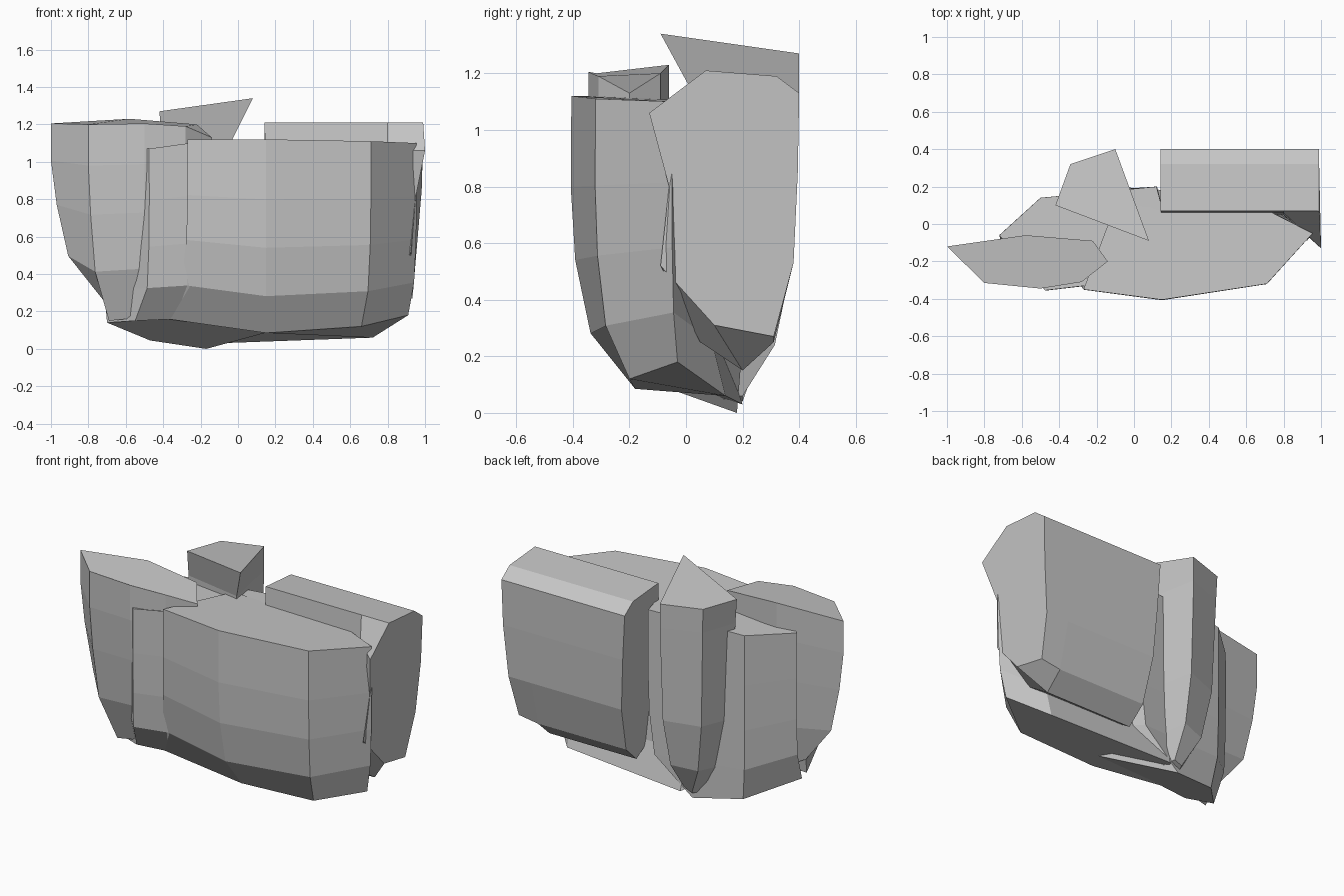
import bpy, bmesh
from mathutils import Vector

if "Cube" in bpy.data.objects:
    bpy.data.objects.remove(bpy.data.objects["Cube"])

stone = bpy.data.materials.new("grey stone")
stone.diffuse_color = (0.57, 0.57, 0.57, 1)
stone.use_nodes = True
stone.node_tree.nodes["Principled BSDF"].inputs["Base Color"].default_value = stone.diffuse_color


def loft(name, rings):
    """Skin a stack of equal-length closed rings and cap both ends."""
    bm = bmesh.new()
    rows = [[bm.verts.new(p) for p in ring] for ring in rings]
    n = len(rows[0])
    for a, b in zip(rows, rows[1:]):
        for i in range(n):
            j = (i + 1) % n
            bm.faces.new((a[i], a[j], b[j], b[i]))
    bm.faces.new(rows[0][::-1])
    bm.faces.new(rows[-1])
    bmesh.ops.recalc_face_normals(bm, faces=bm.faces)
    mesh = bpy.data.meshes.new(name)
    bm.to_mesh(mesh)
    bm.free()
    mesh.materials.append(stone)
    ob = bpy.data.objects.new(name, mesh)
    bpy.context.collection.objects.link(ob)
    return ob


def column_rock(name, top, bottom, levels, cap=None):
    """Rock between two outlines; levels are (height share, width share)."""
    rings = []
    for t, w in levels:
        ring = []
        for a, b in zip(top, bottom):
            flat = Vector(b).lerp(Vector(a), w)
            flat.z = b[2] + (a[2] - b[2]) * t
            ring.append(flat)
        rings.append(ring)
    if cap:
        rings.append(cap)
    return loft(name, rings)


# Broad slab at the front
column_rock(
    "front_slab",
    [(-.27, -.35, 1.12), (.15, -.405, 1.12), (.71, -.32, 1.11),
     (.955, -.05, 1.10), (.72, .07, 1.09), (-.10, .10, 1.10)],
    [(-.38, -.20, .16), (.15, -.18, .085), (.66, -.20, .12),
     (.91, -.03, .18), (.72, .14, .06), (-.10, .20, .03)],
    [(0, 0), (.19, .70), (.44, .94), (.69, 1.01), (1, 1)])

# Core behind the front stones
column_rock(
    "core_rock",
    [(-.72, -.06, 1.08), (-.50, .14, 1.08), (.12, .20, 1.10),
     (.20, -.10, 1.10), (-.26, -.33, 1.10), (-.475, -.355, 1.07)],
    [(-.70, -.14, .14), (-.47, .11, .045), (-.17, .18, .0),
     (.20, -.10, .10), (-.34, -.20, .16), (-.55, -.21, .15)],
    [(0, 0), (.19, .86), (.43, .98), (.7, 1.01), (1, 1)])

# Left stone
column_rock(
    "left_rock",
    [(-1.0, -.12, 1.205), (-.80, -.315, 1.20), (-.50, -.345, 1.205),
     (-.28, -.31, 1.19), (-.14, -.20, 1.13), (-.22, -.09, 1.20),
     (-.58, -.06, 1.23)],
    [(-.72, -.15, .26), (-.69, -.20, .15), (-.50, -.17, .17),
     (-.36, -.17, .20), (-.28, -.15, .20), (-.35, -.10, .20),
     (-.60, -.11, .20)],
    [(0, 0), (.25, .67), (.54, .89), (.79, 1), (1, 1)])

# Pointed spire at the back, its tip leaning out over the slab
column_rock(
    "back_spire",
    [(-.41, .10, 1.12), (-.03, .03, 1.12), (-.10, .40, 1.12),
     (-.335, .315, 1.12)],
    [(-.20, .15, .03), (-.10, .13, .05), (-.13, .20, .06),
     (-.18, .20, .04)],
    [(0, 0), (.17, .57), (.45, .88), (1, 1)],
    [(-.42, .10, 1.27), (.08, -.09, 1.34), (-.10, .40, 1.27),
     (-.34, .32, 1.27)])

# Thick block at the back right: side profiles joined along x
upper = [(.07, 1.21), (.32, 1.19), (.40, 1.13), (.395, .85), (.38, .53)]
end_profile = upper + [(.31, .27), (.10, .31), (-.09, .52), (-.06, .80),
                       (-.13, 1.06)]
mid_profile = upper + [(.31, .25), (.20, .15), (.05, .25), (.05, .80),
                       (.06, 1.06)]
left_end = [(.21 - .06 * min(z, 1.15), y, z) for y, z in mid_profile]
middle = [(.80, y, z) for y, z in mid_profile]
right_end = [(.91 + min(.08, .085 * z) + (.01 if y < -.1 else 0)
              - (.03 if -.1 < y < 0 else 0), y, z) for y, z in end_profile]
loft("back_block", [left_end, middle, right_end])
